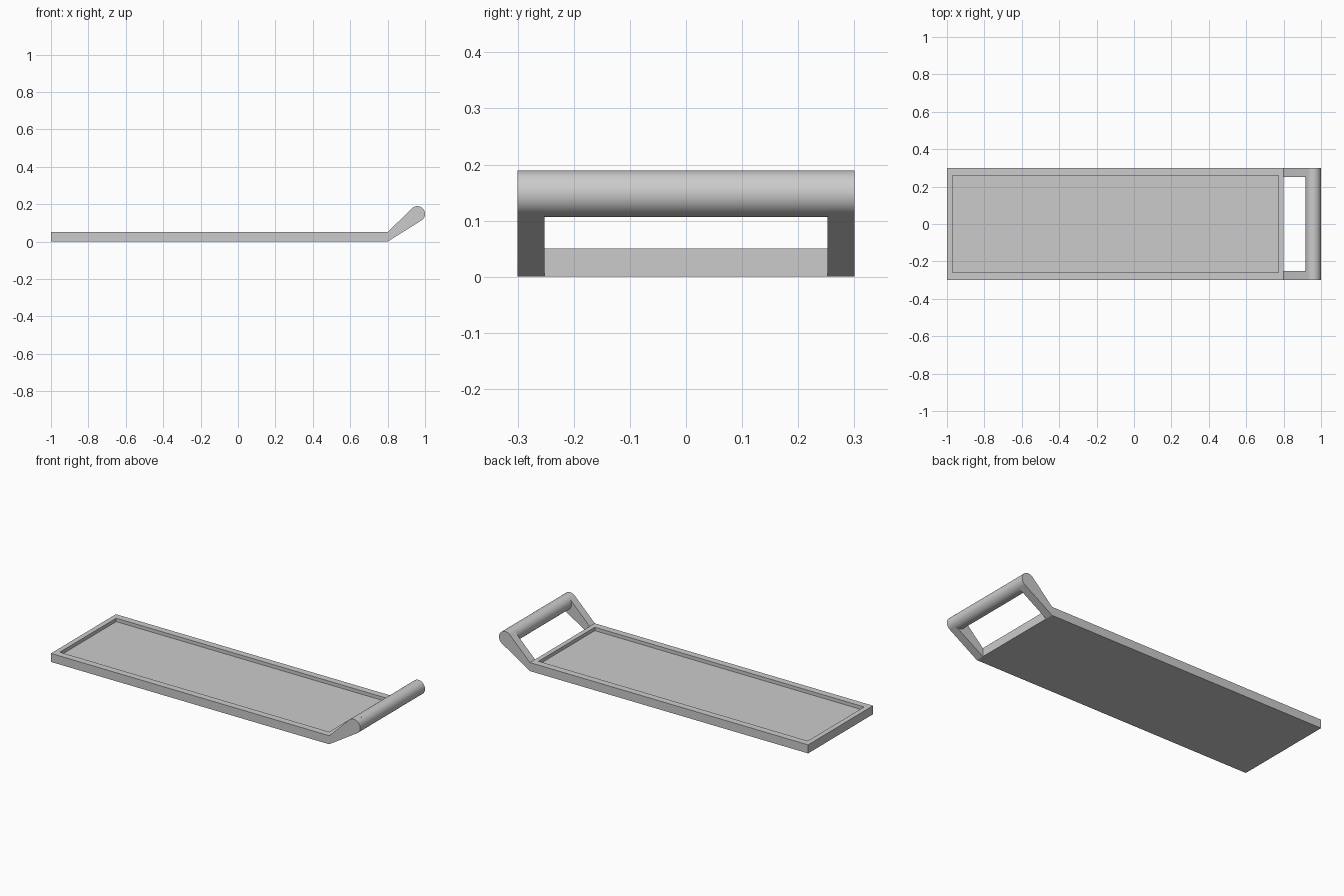
import bpy, bmesh, math

cube = bpy.data.objects.get("Cube")
if cube:
    bpy.data.objects.remove(cube, do_unlink=True)

GREY = (0.6, 0.6, 0.6, 1)
mat = bpy.data.materials.new("plain_grey")
mat.use_nodes = True
mat.diffuse_color = GREY
mat.node_tree.nodes["Principled BSDF"].inputs["Base Color"].default_value = GREY


def loft(name, rings, caps=True):
    """Skin a series of equal-length closed rings into one object."""
    bm = bmesh.new()
    loops = [[bm.verts.new(p) for p in ring] for ring in rings]
    n = len(loops[0])
    for a, b in zip(loops, loops[1:]):
        for i in range(n):
            j = (i + 1) % n
            bm.faces.new((a[i], a[j], b[j], b[i]))
    if caps:
        bm.faces.new(loops[0][::-1])
        bm.faces.new(loops[-1])
    bmesh.ops.recalc_face_normals(bm, faces=bm.faces)
    mesh = bpy.data.meshes.new(name)
    bm.to_mesh(mesh)
    bm.free()
    mesh.materials.append(mat)
    obj = bpy.data.objects.new(name, mesh)
    bpy.context.collection.objects.link(obj)
    bpy.ops.object.select_all(action='DESELECT')
    bpy.context.view_layer.objects.active = obj
    obj.select_set(True)
    bpy.ops.object.shade_smooth_by_angle(angle=math.radians(30))
    return obj


def rect(x0, x1, y, z):
    return [(x0, -y, z), (x1, -y, z), (x1, y, z), (x0, y, z)]


WIDTH, END, THICK = 0.3, 0.8, 0.05      # half width, tray end, tray thickness
RADIUS = 0.0415
CX, CZ = 1 - RADIUS, 0.148              # handle bar axis
INNER = 0.2525                          # inner side of the arms

# Tray slab with a shallow recess inside a raised rim
loft("tray", [rect(-1, END, WIDTH, 0), rect(-1, END, WIDTH, THICK),
              rect(-0.97, 0.772, 0.26, THICK), rect(-0.97, 0.772, 0.26, 0.03)])


def tangent(z, side):
    """Angle on the bar where a line from the tray end touches it."""
    dx, dz = END - CX, z - CZ
    return math.atan2(dz, dx) + side * math.acos(RADIUS / math.hypot(dx, dz))


def on_bar(angle):
    return CX + RADIUS * math.cos(angle), CZ + RADIUS * math.sin(angle)


# Tapered arms that wrap tangentially around the bar
start, stop = tangent(0, 1), tangent(THICK, -1) + 2 * math.pi
STEPS = 32
profile = [(END, THICK), (END, 0)]
profile += [on_bar(start + (stop - start) * i / STEPS) for i in range(STEPS + 1)]
for name, side in (("left_handle_arm", -1), ("right_handle_arm", 1)):
    loft(name, [[(x, side * y, z) for x, z in profile] for y in (INNER, WIDTH)])

# Round grip between the arms
circle = [on_bar(2 * math.pi * i / 64) for i in range(64)]
loft("handle_bar", [[(x, y, z) for x, z in circle] for y in (-INNER, INNER)], caps=False)
